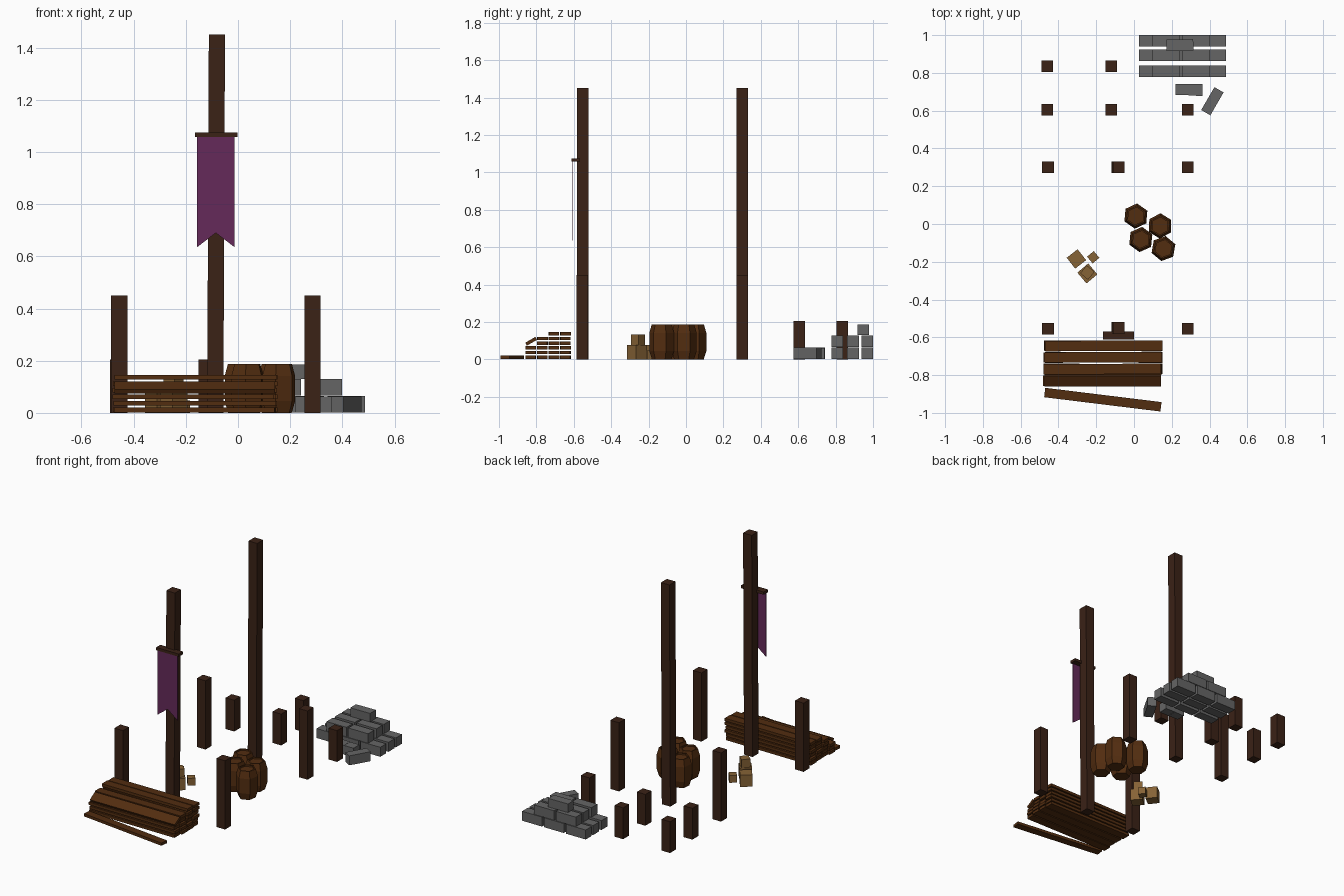
import bpy, bmesh, math, random
from mathutils import Matrix, Vector

if "Cube" in bpy.data.objects:
    bpy.data.objects.remove(bpy.data.objects["Cube"])

random.seed(4)


def material(name, r, g, b):
    m = bpy.data.materials.new(name)
    m.diffuse_color = (r, g, b, 1)
    m.use_nodes = True
    m.node_tree.nodes["Principled BSDF"].inputs["Base Color"].default_value = m.diffuse_color
    return m


POST = material("dark_wood", .043, .016, .008)
PLANK = material("plank_wood", .085, .026, .005)
CRATE = material("pale_wood", .24, .125, .037)
STONE = material("stone", .13, .13, .13)
CLOTH = material("purple_cloth", .13, .023, .10)


def finish(name, bm, mat):
    bmesh.ops.recalc_face_normals(bm, faces=bm.faces)
    me = bpy.data.meshes.new(name)
    bm.to_mesh(me)
    bm.free()
    me.materials.append(mat)
    ob = bpy.data.objects.new(name, me)
    bpy.context.collection.objects.link(ob)
    return ob


def box(name, center, size, mat, yaw=0, roll=0, pitch=0):
    bm = bmesh.new()
    m = (Matrix.Translation(center) @ Matrix.Rotation(math.radians(yaw), 4, 'Z')
         @ Matrix.Rotation(math.radians(pitch), 4, 'Y')
         @ Matrix.Rotation(math.radians(roll), 4, 'X') @ Matrix.Diagonal((*size, 1)))
    bmesh.ops.create_cube(bm, size=1, matrix=m)
    return finish(name, bm, mat)


# Posts in three heights
W = .062
posts = [(-.46, .835, .205), (-.12, .835, .205),
         (-.46, .605, .205), (-.12, .605, .205), (.285, .605, .205),
         (-.455, .3, .45), (.285, .3, .45), (-.455, -.554, .45), (.285, -.554, .45),
         (-.084, .3, 1.45), (-.084, -.551, 1.45)]
for x, y, h in posts:
    kind = "tall_post" if h > 1 else "post" if h > .3 else "short_post"
    box(kind, (x, y, h / 2), (W, W, h), POST, pitch=.25 if h > 1 else 0)

# Banner with its crossbar
box("banner_bar", (-.083, -.59, 1.066), (.164, .044, .018), POST)
bm = bmesh.new()
outline = [(-.157, 1.06), (-.157, .635), (-.085, .69), (-.013, .635), (-.013, 1.06)]
face = bm.faces.new([bm.verts.new((x, -.608, z)) for x, z in outline])
ext = bmesh.ops.extrude_face_region(bm, geom=[face])
bmesh.ops.translate(bm, vec=(0, .004, 0),
                    verts=[v for v in ext['geom'] if isinstance(v, bmesh.types.BMVert)])
finish("banner_cloth", bm, CLOTH)

# Plank stack: (row y, layers)
for y, layers in [(-.83, 3), (-.768, 5), (-.706, 6), (-.645, 6)]:
    for i in range(layers):
        box("stacked_plank", (-.165 + random.uniform(-.008, .008), y, .012 + .025 * i),
            (.62, .055, .018), PLANK, yaw=random.uniform(-.4, .4))
box("leaning_plank", (-.165, -.828, .097), (.615, .062, .018), PLANK, roll=30)
box("loose_plank", (-.165, -.93, .011), (.62, .05, .018), PLANK, yaw=-7)

# Six-sided barrels with a recessed lid
profile = [(.053, 0), (.067, .045), (.067, .142), (.054, .187), (.046, .187), (.046, .177)]
for x, y, turn in [(.01, .042, 25), (.138, -.01, 28), (.036, -.082, 24), (.156, -.13, 20)]:
    bm = bmesh.new()
    rings = []
    for r, z in profile:
        rings.append([bm.verts.new((x + r * math.cos(a), y + r * math.sin(a), z))
                      for a in [math.radians(turn + 60 * k) for k in range(6)]])
    for lo, hi in zip(rings, rings[1:]):
        for k in range(6):
            n = (k + 1) % 6
            bm.faces.new((lo[k], lo[n], hi[n], hi[k]))
    bm.faces.new(rings[0])
    bm.faces.new(rings[-1])
    finish("barrel", bm, PLANK)

# Crates
box("crate", (-.305, -.185, .039), (.073, .073, .078), CRATE, yaw=38)
box("crate", (-.247, -.262, .039), (.075, .075, .078), CRATE, yaw=40)
box("upper_crate", (-.247, -.257, .105), (.054, .054, .054), CRATE, yaw=50)
box("small_crate", (-.216, -.176, .024), (.046, .046, .048), CRATE, yaw=40)

# Stone block pile, three rows deep
for y in (.808, .893, .97):
    for x in (.098, .257, .415):
        box("stone_block", (x, y, .033), (.144, .062, .062), STONE)
    for x in (.17, .327):
        box("stone_block", (x, y, .098), (.144, .062, .062), STONE)
box("top_stone_block", (.243, .947, .158), (.142, .06, .056), STONE, yaw=1)
box("half_stone_block", (.257, .712, .032), (.074, .06, .062), STONE)
box("half_stone_block", (.326, .71, .032), (.072, .062, .06), STONE, yaw=-1)
box("fallen_stone_block", (.415, .65, .032), (.14, .056, .062), STONE, yaw=60)
